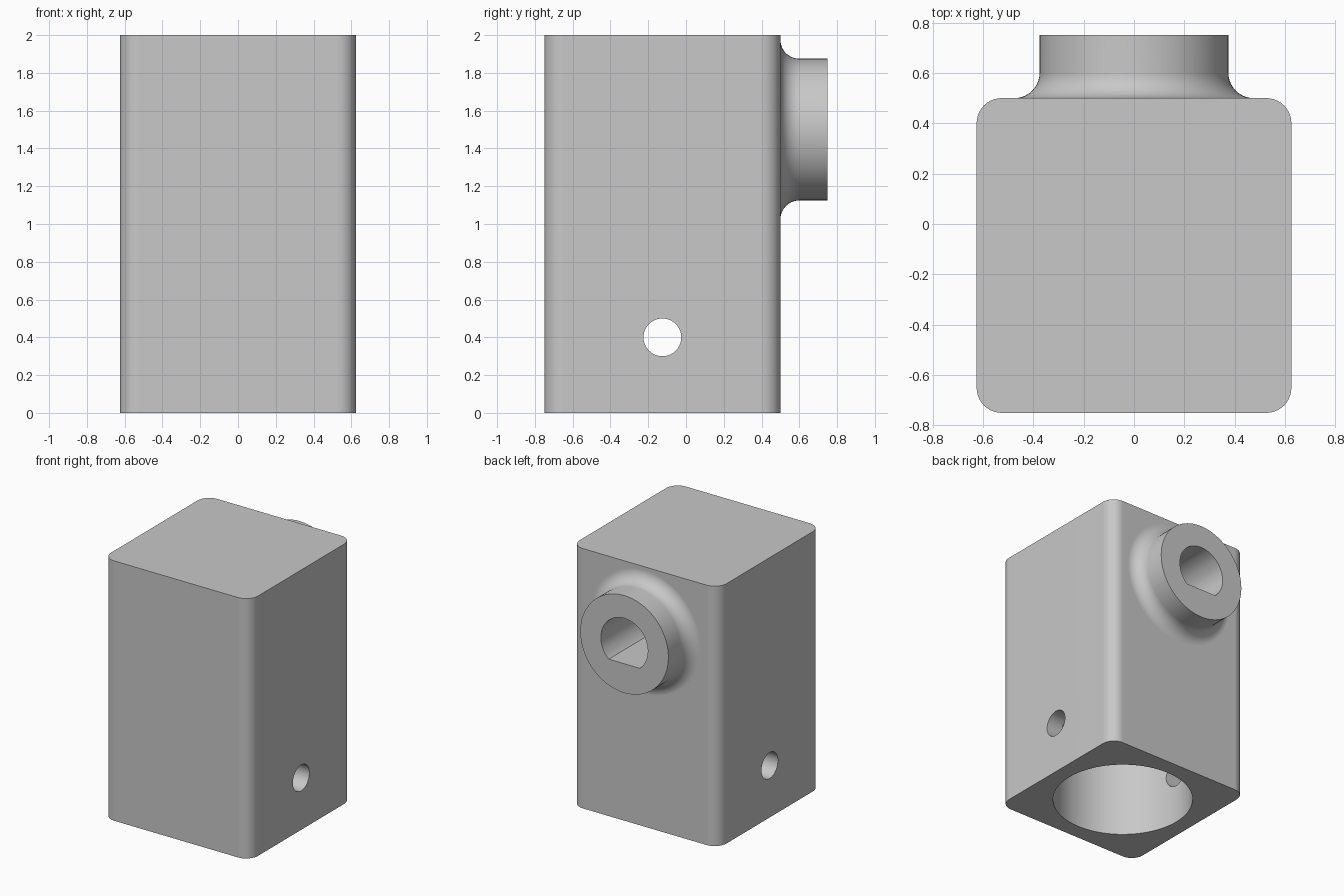
import bpy
import bmesh
from math import cos, sin, pi, sqrt, acos, radians
from mathutils import Matrix, Vector

cube = bpy.data.objects.get("Cube")
if cube:
    bpy.data.objects.remove(cube, do_unlink=True)

grey = bpy.data.materials.new("plain_grey")
grey.use_nodes = True
colour = (0.58, 0.58, 0.58, 1)
grey.diffuse_color = colour
grey.node_tree.nodes["Principled BSDF"].inputs["Base Color"].default_value = colour


def finish(name, bm):
    bmesh.ops.recalc_face_normals(bm, faces=bm.faces)
    mesh = bpy.data.meshes.new(name)
    bm.to_mesh(mesh)
    bm.free()
    mesh.materials.append(grey)
    obj = bpy.data.objects.new(name, mesh)
    bpy.context.collection.objects.link(obj)
    return obj


def arc(cx, cy, r, start, end, n):
    steps = [start + (end - start) * i / n for i in range(n + 1)]
    return [(cx + r * cos(a), cy + r * sin(a)) for a in steps]


def prism(name, outline, place, low, high):
    """Extrude a 2D outline from low to high; place maps (u, v, w) to a point."""
    bm = bmesh.new()
    face = bm.faces.new([bm.verts.new(place(u, v, low)) for u, v in outline])
    made = bmesh.ops.extrude_face_region(bm, geom=[face])["geom"]
    shift = Vector(place(0, 0, high)) - Vector(place(0, 0, low))
    bmesh.ops.translate(bm, vec=shift, verts=[g for g in made if isinstance(g, bmesh.types.BMVert)])
    return finish(name, bm)


def combine(target, other, operation):
    mod = target.modifiers.new(operation, 'BOOLEAN')
    mod.operation, mod.object, mod.solver = operation, other, 'EXACT'
    bpy.context.view_layer.objects.active = target
    bpy.ops.object.modifier_apply(modifier=mod.name)
    bpy.data.objects.remove(other, do_unlink=True)


# Key dimensions
HALF, BODY_Y, CORNER, HEIGHT = 0.625, -0.125, 0.1, 2.0
BACK, BOSS_END, BOSS_Z, BOSS_R, FILLET = 0.5, 0.75, 1.5, 0.375, 0.1

# Block with rounded vertical corners
inner = HALF - CORNER
outline = []
for i, (sx, sy) in enumerate([(1, 1), (-1, 1), (-1, -1), (1, -1)]):
    outline += arc(sx * inner, BODY_Y + sy * inner, CORNER, i * pi / 2, (i + 1) * pi / 2, 10)
body = prism("socket_body", outline, lambda u, v, w: (u, v, w), 0, HEIGHT)

# Round boss with a flared root, turned about the back-facing axis
root = BOSS_R + FILLET
profile = [(0, BACK - 0.1), (root, BACK - 0.1)]
profile += arc(root, BACK + FILLET, FILLET, -pi / 2, -pi, 10)
profile += [(BOSS_R, BOSS_END), (0, BOSS_END)]
bm = bmesh.new()
verts = [bm.verts.new((r, y, BOSS_Z)) for r, y in profile]
edges = [bm.edges.new(pair) for pair in zip(verts, verts[1:])]
bmesh.ops.spin(bm, geom=verts + edges, cent=(0, 0, BOSS_Z), axis=(0, 1, 0),
               angle=2 * pi, steps=72, use_merge=True)
bmesh.ops.remove_doubles(bm, verts=bm.verts, dist=0.0001)
combine(body, finish("boss", bm), 'UNION')

# Wide blind bore from below
bore = arc(0, BODY_Y, 0.5, 0, 2 * pi, 80)[:-1]
combine(body, prism("bore_cutter", bore, lambda u, v, w: (u, v, w), -0.1, 1.0), 'DIFFERENCE')

# Cross pin hole through both sides
pin = arc(BODY_Y, 0.4, 0.1, 0, 2 * pi, 40)[:-1]
combine(body, prism("pin_cutter", pin, lambda u, v, w: (w, u, v), -0.8, 0.8), 'DIFFERENCE')

# Shaft hole in the boss, with a flat along its lower side
half_flat = acos(0.15 / 0.2)
shaft = arc(0, BOSS_Z, 0.2, -pi / 2 + half_flat, 1.5 * pi - half_flat, 44)
combine(body, prism("shaft_cutter", shaft, lambda u, v, w: (u, w, v), -0.25, 0.9), 'DIFFERENCE')

# Smooth curved walls, keep flats flat and rims crisp
bpy.ops.object.select_all(action='DESELECT')
body.select_set(True)
bpy.context.view_layer.objects.active = body
bpy.ops.object.shade_smooth_by_angle(angle=radians(30))
weighted = body.modifiers.new("flat_sides", 'WEIGHTED_NORMAL')
weighted.keep_sharp = True
